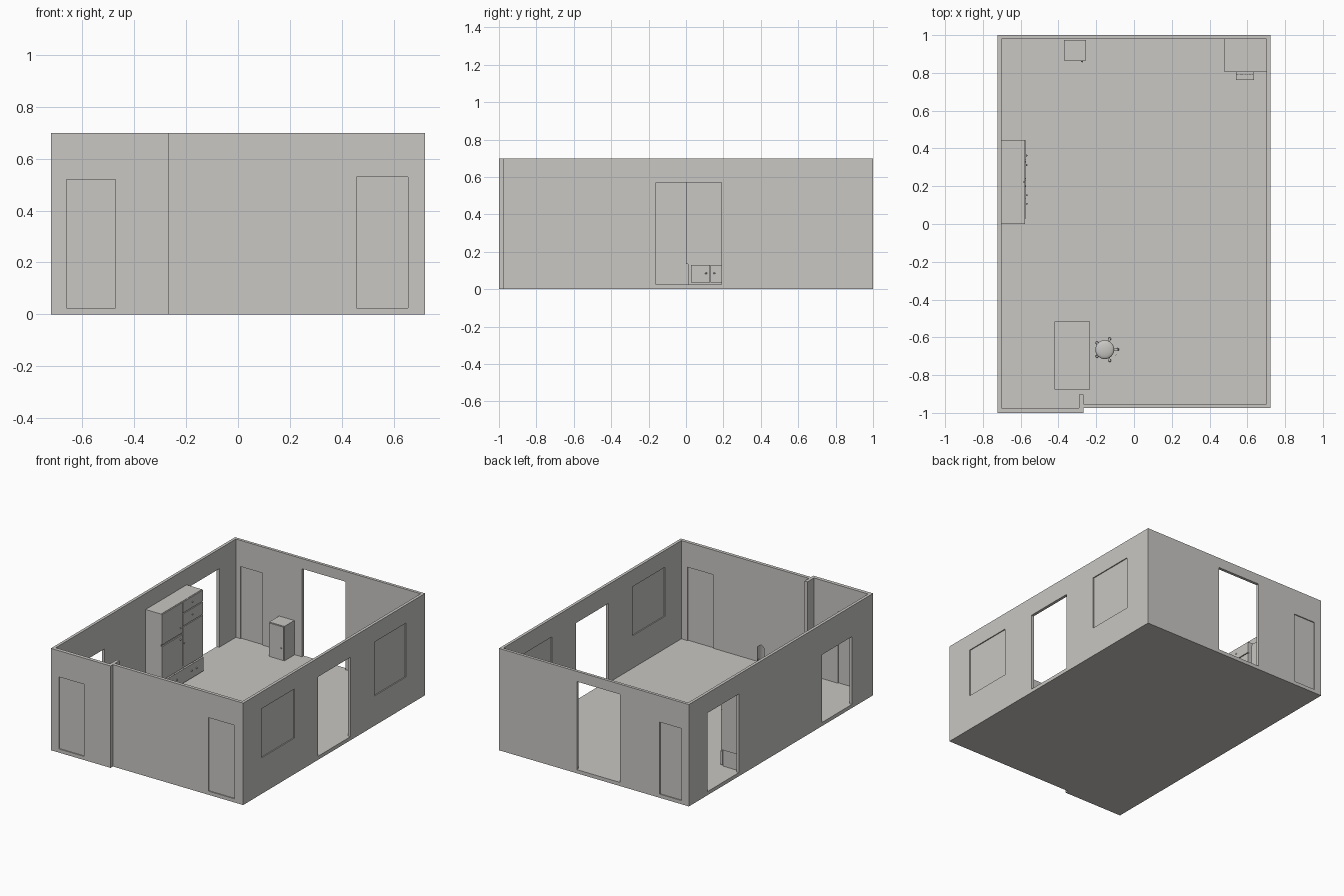
import bpy, bmesh, math
from mathutils import Matrix, Vector

if "Cube" in bpy.data.objects:
    bpy.data.objects.remove(bpy.data.objects["Cube"])

grey = bpy.data.materials.new("warm_grey")
grey.diffuse_color = (0.58, 0.57, 0.545, 1)
grey.use_nodes = True
grey.node_tree.nodes["Principled BSDF"].inputs["Base Color"].default_value = grey.diffuse_color


def finish(name, bm, smooth=False):
    bmesh.ops.recalc_face_normals(bm, faces=bm.faces)
    me = bpy.data.meshes.new(name)
    bm.to_mesh(me)
    bm.free()
    me.materials.append(grey)
    ob = bpy.data.objects.new(name, me)
    bpy.context.collection.objects.link(ob)
    if smooth:
        bpy.ops.object.select_all(action='DESELECT')
        ob.select_set(True)
        bpy.context.view_layer.objects.active = ob
        bpy.ops.object.shade_smooth_by_angle(angle=math.radians(40))
    return ob


def add_box(bm, x0, x1, y0, y1, z0, z1):
    m = Matrix.LocRotScale(Vector(((x0 + x1) / 2, (y0 + y1) / 2, (z0 + z1) / 2)), None,
                           Vector((x1 - x0, y1 - y0, z1 - z0)))
    bmesh.ops.create_cube(bm, size=1, matrix=m)


def boxes(name, *dims):
    bm = bmesh.new()
    for d in dims:
        add_box(bm, *d)
    return finish(name, bm)


def prism(name, pts, z0, z1):
    bm = bmesh.new()
    f = bm.faces.new([bm.verts.new((x, y, z0)) for x, y in pts])
    ext = bmesh.ops.extrude_face_region(bm, geom=[f])
    bmesh.ops.translate(bm, vec=(0, 0, z1 - z0),
                        verts=[v for v in ext["geom"] if isinstance(v, bmesh.types.BMVert)])
    return finish(name, bm)


def knob(name, x, y, z, r=0.005):
    bm = bmesh.new()
    bmesh.ops.create_uvsphere(bm, u_segments=12, v_segments=8, radius=r,
                              matrix=Matrix.Translation((x, y, z)))
    return finish(name, bm, True)


def cylinder(name, x, y, z0, z1, r0, r1):
    bm = bmesh.new()
    bmesh.ops.create_cone(bm, cap_ends=True, segments=20, radius1=r0, radius2=r1, depth=z1 - z0,
                          matrix=Matrix.Translation((x, y, (z0 + z1) / 2)))
    return finish(name, bm, True)


def cut(target, cutter):
    cutter.hide_render = True
    mod = target.modifiers.new("cut", 'BOOLEAN')
    mod.operation, mod.solver, mod.object = 'DIFFERENCE', 'EXACT', cutter
    bpy.context.view_layer.objects.active = target
    bpy.ops.object.modifier_apply(modifier=mod.name)
    bpy.data.objects.remove(cutter)


# Room shell: stepped footprint hollowed out, floor left at FL
FL, H = 0.025, 0.70
room = prism("room_walls_and_floor", [(-.722, -1), (-.268, -1), (-.268, -.975), (.722, -.975),
                                      (.722, 1), (-.722, 1)], 0, H)
cut(room, prism("inside_cutter", [(-.702, -.975), (-.29, -.975), (-.29, -.903), (-.268, -.903),
                                  (-.268, -.952), (.702, -.952), (.702, .98), (-.702, .98)], FL, 1))

# Openings: name, wall, from, to, bottom, top, has a closing panel
openings = [
    ("front_left_door", "front_l", -.662, -.472, FL, .52, True),
    ("front_right_door", "front_r", .458, .655, FL, .53, True),
    ("back_left_door", "back", -.667, -.50, FL, .52, True),
    ("back_doorway", "back", -.20, .13, FL, .63, False),
    ("left_back_doorway", "left", .457, .80, FL, .565, False),
    ("left_front_doorway", "left", -.77, -.446, FL, .49, False),
    ("right_doorway", "right", -.16, .19, FL, .57, False),
    ("right_front_window", "right", -.775, -.42, .248, .585, True),
    ("right_back_window", "right", .452, .792, .205, .575, True),
]
walls = {"front_l": (-1, -.975), "front_r": (-.975, -.952), "back": (.98, 1),
         "left": (-.722, -.702), "right": (.702, .722)}
for name, wall, a, b, z0, z1, closed in openings:
    p, q = walls[wall]

    def slab(label, lo, hi):
        if wall in ("left", "right"):
            return boxes(label, (lo, hi, a, b, z0, z1))
        return boxes(label, (a, b, lo, hi, z0, z1))
    cut(room, slab("opening_cutter", p - .008, q + .008))
    if closed:
        slab(name + "_panel", p + .007, q - .007)

# Tall cupboard on the left wall
cx, fx = -.585, -.577
boxes("cupboard_body", (-.702, cx, 0, .445, .14, .59), (-.702, cx, .01, .435, FL, .14))
doors = [(0, .22, .38, .588), (0, .22, .15, .367), (.225, .445, .512, .588),
         (.225, .445, .422, .506), (.225, .445, .15, .416)]
for i, (y0, y1, z0, z1) in enumerate(doors):
    boxes(f"cupboard_front_{i}", (cx, fx, y0, y1, z0, z1))
boxes("cupboard_shelf_edge", (cx, fx, 0, .445, .135, .15))
for i in range(4):
    y = .028 + i * .104
    boxes(f"cupboard_base_door_{i}", (cx, -.571, y, y + .101, .035, .13))
for i, y in enumerate((.107, .152, .312, .363)):
    knob(f"base_knob_{i}", -.569, y, .085)
for i, (y, z) in enumerate([(.33, .55), (.33, .465), (.20, .34), (.20, .42), (.24, .30)]):
    knob(f"cupboard_knob_{i}", fx, y, z)

# Small cabinet by the back wall
boxes("small_cabinet", (-.37, -.255, .868, .975, FL, .262))
boxes("small_cabinet_door", (-.368, -.257, .862, .868, FL + .005, .258))
knob("small_cabinet_knob", -.275, .861, .11)


# Desks
def desk(name, x0, x1, y0, y1, top, back):
    t = .01
    boxes(name + "_top", (x0, x1, y0, y1, top - t, top))
    if back == "y":
        boxes(name + "_panels", (x0, x0 + t, y0, y1, FL, top - t), (x1 - t, x1, y0, y1, FL, top - t),
              (x0 + t, x1 - t, y1 - t, y1, FL, top - t))
    else:
        boxes(name + "_panels", (x0, x1, y0, y0 + t, FL, top - t), (x0, x1, y1 - t, y1, FL, top - t),
              (x0, x0 + t, y0 + t, y1 - t, FL, top - t))


desk("work_desk", -.42, -.233, -.877, -.516, .225, "x")
desk("corner_desk", .48, .702, .805, .98, .225, "y")

# Keyboard on a tray sliding out from the corner desk
boxes("keyboard_tray", (.54, .635, .763, .90, .178, .183))
boxes("keyboard", (.54, .635, .765, .795, .183, .188))
boxes("keyboard_keys", *[(.543 + i * .009, .550 + i * .009, y, y + .007, .188, .191)
                         for i in range(10) for y in (.768, .777, .786)])

# Swivel chair
px, py = -.147, -.665
for i in range(5):
    a = i * math.tau / 5
    bm = bmesh.new()
    add_box(bm, 0, .06, -.005, .005, FL + .012, FL + .022)
    bmesh.ops.create_uvsphere(bm, u_segments=12, v_segments=8, radius=.008,
                              matrix=Matrix.Translation((.06, 0, FL + .008)))
    bmesh.ops.transform(bm, verts=bm.verts, matrix=Matrix.Translation((px, py, 0)) @ Matrix.Rotation(a, 4, 'Z'))
    finish(f"chair_leg_{i}", bm, True)
cylinder("chair_post", px, py, FL + .012, .135, .008, .008)
bm = bmesh.new()
bmesh.ops.create_uvsphere(bm, u_segments=24, v_segments=12, radius=1)
bmesh.ops.transform(bm, verts=bm.verts,
                    matrix=Matrix.LocRotScale(Vector((px - .008, py, .145)), None, Vector((.05, .05, .014))))
finish("chair_seat", bm, True)

# Curved backrest: rounded panel bent around the seat, thickened
bm = bmesh.new()
n, m, grid = 12, 10, []
for j in range(m + 1):
    v = -1 + 2 * j / m
    half = .042 * max(.25, (1 - abs(v) ** 4)) ** .5
    grid.append([])
    for i in range(n + 1):
        u = half * (-1 + 2 * i / n)
        grid[-1].append(bm.verts.new((px + .06 - u * u * 9, py + u, .235 + .065 * v)))
for j in range(m):
    for i in range(n):
        bm.faces.new((grid[j][i], grid[j][i + 1], grid[j + 1][i + 1], grid[j + 1][i]))
bmesh.ops.solidify(bm, geom=bm.faces[:], thickness=.009)
finish("chair_backrest", bm, True)
boxes("chair_back_bracket", (px, px + .064, py - .007, py + .007, .128, .136),
      (px + .058, px + .066, py - .007, py + .007, .13, .21))
